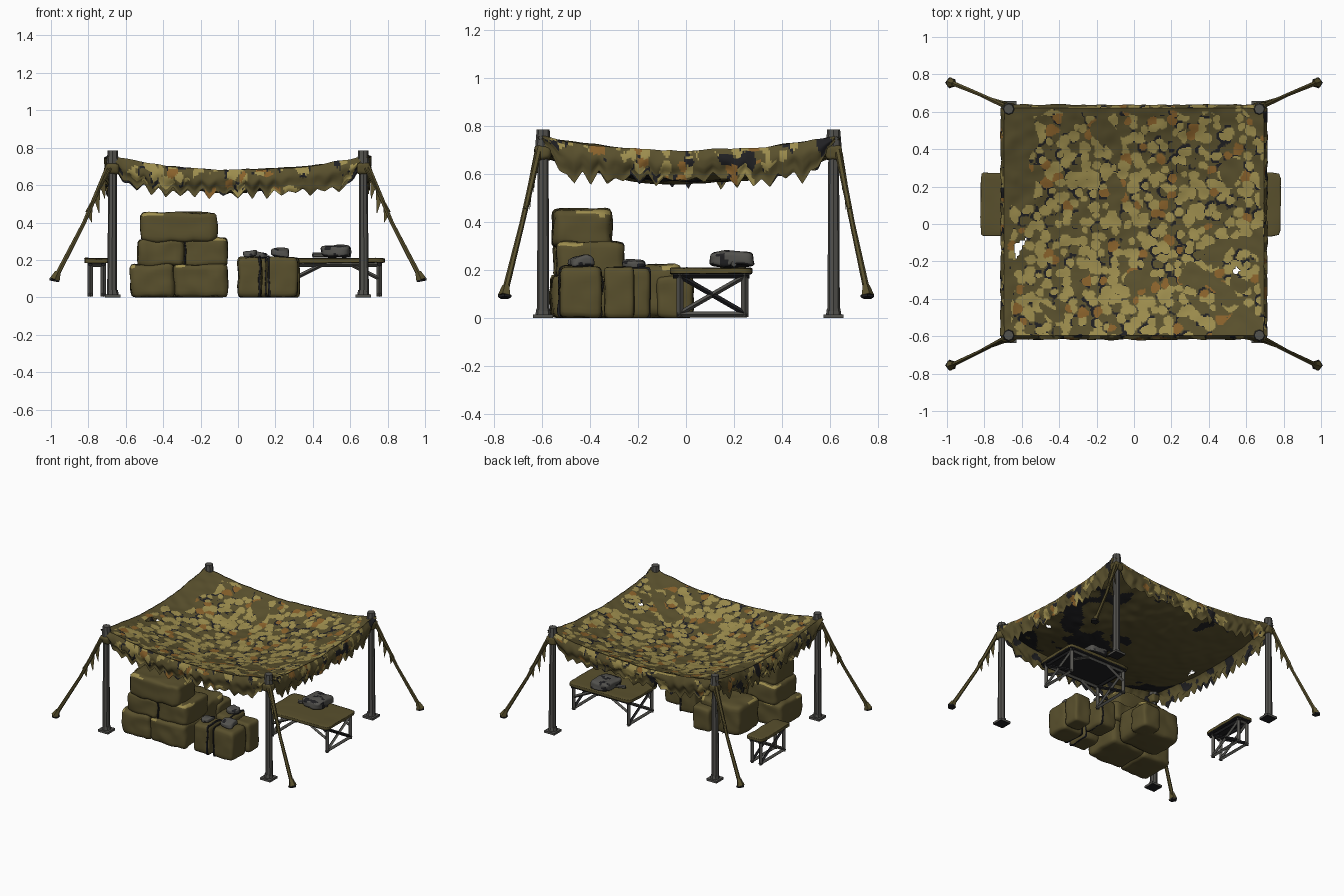
import bpy, bmesh, math, random
from mathutils import Vector, noise, kdtree

if "Cube" in bpy.data.objects:
    bpy.data.objects.remove(bpy.data.objects["Cube"])

random.seed(7)

def material(name, rgb):
    m = bpy.data.materials.new(name)
    m.diffuse_color = (*rgb, 1)
    m.use_nodes = True
    m.node_tree.nodes["Principled BSDF"].inputs["Base Color"].default_value = m.diffuse_color
    return m

OLIVE = material("olive cloth", (.1, .08, .026))
YELLOW = material("sand patches", (.335, .265, .075))
BROWN = material("brown patches", (.25, .12, .024))
BLACK = material("black patches", (.014, .014, .016))
GREY = material("dark grey metal", (.086, .084, .076))
CAMO = [OLIVE, YELLOW, BROWN, BLACK]

def make(name, verts, faces, mats, idx=None, smooth=False):
    me = bpy.data.meshes.new(name)
    me.from_pydata(verts, [], faces)
    for m in mats:
        me.materials.append(m)
    for i, p in enumerate(me.polygons):
        p.use_smooth = smooth
        if idx:
            p.material_index = idx[i]
    ob = bpy.data.objects.new(name, me)
    bpy.context.collection.objects.link(ob)
    return ob

# rule(face) picks material_index from mat, sand, black
def from_bm(name, bm, mat, smooth=False, rule=None):
    bmesh.ops.recalc_face_normals(bm, faces=bm.faces)
    bm.normal_update()
    for f in bm.faces:
        f.smooth = smooth
        f.material_index = rule(f) if rule else 0
    me = bpy.data.meshes.new(name)
    bm.to_mesh(me)
    bm.free()
    for m in (mat, YELLOW, BLACK):
        me.materials.append(m)
    ob = bpy.data.objects.new(name, me)
    bpy.context.collection.objects.link(ob)
    return ob

def black_below(f):
    return 2 if f.normal.z < -.6 else 0

def faded_ledge(f):
    c = f.calc_center_median()
    return 1 if .25 < f.normal.z < .97 and noise.noise(c * 6) > .12 else 0

def black_stains(f):
    return 2 if f.normal.z < -.5 or noise.noise(f.calc_center_median() * 22) > .18 else 0

# Soft boxy shape: subdivided cube rounded by a power norm, with cloth wrinkles
def soft_box(name, b, mat=OLIVE, power=8, wrinkle=.01, rule=None):
    lo, hi = Vector(b[0::2]), Vector(b[1::2])
    c, h = (lo + hi) / 2, (hi - lo) / 2
    bm = bmesh.new()
    bmesh.ops.create_cube(bm, size=2)
    bmesh.ops.subdivide_edges(bm, edges=bm.edges[:], cuts=9, use_grid_fill=True)
    for v in bm.verts:
        n = sum(abs(k) ** power for k in v.co) ** (1 / power)
        p = v.co / n
        w = Vector([p[i] * h[i] for i in range(3)]) + c
        w += noise.noise_vector(w * 13) * wrinkle
        w.z = max(w.z, 0)
        v.co = w
    return from_bm(name, bm, mat, True, rule)

# Straight bar between two points
def bar(name, a, b, r, mat=GREY, r2=None, sides=4):
    a, b = Vector(a), Vector(b)
    d = b - a
    bm = bmesh.new()
    bmesh.ops.create_cone(bm, cap_ends=True, segments=sides, radius1=r, radius2=r if r2 is None else r2, depth=d.length)
    ob = from_bm(name, bm, mat)
    ob.rotation_mode = 'QUATERNION'
    ob.rotation_quaternion = d.to_track_quat('Z', 'Y')
    ob.location = (a + b) / 2
    return ob

def box(name, b, mat=GREY):
    lo, hi = Vector(b[0::2]), Vector(b[1::2])
    bm = bmesh.new()
    bmesh.ops.create_cube(bm, size=1)
    for v in bm.verts:
        v.co = Vector([(lo[i] + hi[i]) / 2 + v.co[i] * (hi[i] - lo[i]) for i in range(3)])
    return from_bm(name, bm, mat, False, black_below)

# Camouflage rule: jittered blobs, black slivers beside some of them
seeds = []
for i in range(-18, 19):
    for j in range(-18, 19):
        seeds.append((Vector((i * .051 + random.uniform(-.021, .021), j * .051 + random.uniform(-.021, .021), 0)),
                      random.choices([0, 1, 2], [.22, .65, .13])[0],
                      random.uniform(.019, .036), random.random() < .55))
tree = kdtree.KDTree(len(seeds))
for i, s in enumerate(seeds):
    tree.insert(s[0], i)
tree.balance()

def camo(x, y):
    p = Vector((x, y, 0))
    _, i, d = tree.find(p + noise.noise_vector(p * 18) * .011)
    c, kind, r, dark = seeds[i]
    if d < r:
        return kind
    return 3 if dark and x < c.x + .012 and d < r + .014 else 0

# Canopy sheet
HX, HY, CY = .695, .61, .01
def height(u, v):
    p = Vector((u * 2.2, v * 2.2, 3))
    return (.565 + .13 * u * u + .115 * v * v - .055 * u * u * v * v
            + .012 * noise.noise(p) + .006 * noise.noise(p * 4))

def in_hole(x, y):
    tri = ((-.57, -.07), (-.645, -.11), (-.63, -.20))
    s = [(tri[k - 2][0] - tri[k][0]) * (y - tri[k][1]) - (tri[k - 2][1] - tri[k][1]) * (x - tri[k][0]) for k in range(3)]
    return min(s) > 0 or max(s) < 0 or (abs(x - .545) + abs(y + .25)) < .022

def top_rule(x, y):
    edge = .05 * noise.noise(Vector((x * 8, y * 8, 1)))
    if x < -.57 + edge + (.04 if y > .1 else -.08) or y > .585 + edge or x > .685 + edge:
        return 0
    if x > .42 and y < -.08 and noise.noise(Vector((x * 6, y * 6, 9))) > .08:
        return 0
    if noise.noise(Vector((x * 5, y * 5, 21))) > .42:
        return 0
    return camo(x, y)

def under_rule(x, y):
    n = noise.noise(Vector((x * 3, y * 3, 5))) + .4 * noise.noise(Vector((x * 11, y * 11, 2)))
    return 3 if n + .5 * x - .25 * y > .3 else 0

def sheet(name, nx, ny, drop, rule):
    verts, faces, idx = [], [], []
    for j in range(ny + 1):
        for i in range(nx + 1):
            u, v = 2 * i / nx - 1, 2 * j / ny - 1
            verts.append((u * HX, CY + v * HY, height(u, v) - drop))
    for j in range(ny):
        for i in range(nx):
            x, y = ((i + .5) / nx * 2 - 1) * HX, CY + ((j + .5) / ny * 2 - 1) * HY
            if in_hole(x, y):
                continue
            a = j * (nx + 1) + i
            f = (a, a + 1, a + nx + 2, a + nx + 1)
            faces.append(f if drop == 0 else f[::-1])
            idx.append(rule(x, y))
    return make(name, verts, faces, CAMO, idx, True)

sheet("canopy_top", 230, 200, 0, top_rule)
sheet("canopy_underside", 100, 88, .006, under_rule)

# Ragged valance hanging from each edge: patterned outside, plain lining inside
def valance(name, pos, out, off):
    n, rows = 190, 11
    nodes = [random.uniform(-.035, -.005) if k % 2 else random.uniform(-.005, .035) for k in range(40)]
    for layer, gap in (("", 0), ("_lining", .003)):
        verts, faces, idx = [], [], []
        for i in range(n + 1):
            a = 2 * i / n - 1
            u, v = pos(a)
            k = (a + 1) / 2 * 36
            jag = nodes[int(k)] * (1 - k % 1) + nodes[int(k) + 1] * (k % 1)
            full = min(1, max(0, (1 - abs(a)) / .17))
            length = .025 + full * (.1 + .02 * abs(a) + jag)
            for t in range(rows + 1):
                s = t / rows
                q = Vector((u * 5, v * 5, s * 1.5 + off))
                bulge = .018 * math.sin(math.pi * min(1, s * 1.3)) + .02 * s * noise.noise(q * 2) - gap
                verts.append((u * HX + out[0] * bulge, CY + v * HY + out[1] * bulge, height(u, v) + .002 - length * s))
        for i in range(n):
            for t in range(rows):
                b = i * (rows + 1) + t
                faces.append((b, b + 1, b + rows + 2, b + rows + 1))
                a, s = 2 * i / n - 1, t / rows
                dark = noise.noise(Vector((a * 6, s * 1.5, off + 4))) > (.2 if gap else .42)
                show = not gap and noise.noise(Vector((a * 4, s * 1.2, off))) + .42 - abs(a) * .55 - s * .25 > .05
                idx.append(3 if dark else camo(a * HX, s * .12 + off * .07) if show else 0)
        make(name + layer, verts, faces, CAMO, idx, True)

valance("valance_front", lambda a: (a, -1), (0, -1), 1)
valance("valance_back", lambda a: (a, 1), (0, 1), 3)
valance("valance_left", lambda a: (-1, a), (-1, 0), 5)
valance("valance_right", lambda a: (1, a), (1, 0), 7)

# Corner poles with feet, caps, knots, guy ropes and pegs
for sx in (-1, 1):
    for sy in (-1, 1):
        x, y = sx * .67, .01 + sy * .605
        bar("pole", (x + sx * .004, y, .01), (x, y, .75), .026, r2=.022, sides=8)
        bar("pole_cap", (x, y, .715), (x, y, .785), .033, r2=.027, sides=8)
        box("pole_foot", (x - .042, x + .042, y - .042, y + .042, .0, .016))
        bar("pole_socket", (x, y, .015), (x, y, .04), .032, r2=.028, sides=8)
        soft_box("cloth_knot", (x - .035, x + .035, y - .035, y + .035, .66, .72), power=4)
        top, end = Vector((x + sx * .02, y + sy * .015, .71)), Vector((sx * .975, sy * .755, .105))
        mid = top.lerp(end, .5) + Vector((-sx * .008, 0, -.012))
        bar("guy_rope_upper", top, mid, .014, OLIVE, .011, 6)
        bar("guy_rope_lower", mid, end, .011, OLIVE, .014, 6)
        bar("rope_strand", (x + sx * .01, y + sy * .03, .69), top.lerp(end, .42), .007, OLIVE, sides=5)
        bar("peg", end + Vector((-sx * .012, -sy * .006, .03)), end + Vector((sx * .005, 0, -.012)), .016, OLIVE, .029, 5)
        bar("peg_base", end + Vector((sx * .004, 0, -.01)), end + Vector((sx * .006, 0, -.02)), .031, BLACK, .028, 5)
        # torn cloth scraps on the rope
        for f, w in ((.05, .12), (.16, .13), (.3, .09)):
            p, q = top.lerp(end, f), top.lerp(end, f + .13)
            r = (p + q) / 2 + Vector((-sx * .012, sy * .008, -w))
            make("torn_scrap", [p, q, r], [(0, 1, 2)], [OLIVE])

# Stacked bales and small packs
bales = [(-.575, -.34, -.565, -.30, 0, .178), (-.345, -.055, -.56, -.28, 0, .178),
         (-.535, -.29, -.55, -.29, .165, .31), (-.305, -.055, -.54, -.26, .165, .318),
         (-.52, -.115, -.555, -.31, .295, .455), (-.42, -.09, -.275, -.02, 0, .223)]
packs = [(0, .13, -.53, -.36, 0, .215), (.15, .32, -.525, -.35, 0, .215), (.2, .33, -.34, -.215, 0, .213),
         (.03, .17, -.32, -.15, 0, .21), (-.21, -.07, -.12, .03, 0, .175)]
for b in bales:
    soft_box("bale", b, power=10, rule=faded_ledge)
for b in packs:
    soft_box("pack", b, power=9, wrinkle=.007)
for b, m in ((bales[3], -.285), (packs[0], .118), (packs[1], .165), (packs[3], .15)):
    soft_box("strap", (m - .006, m + .006, b[2] - .003, b[3] + .003, max(0, b[4] - .003), b[5] + .003), BLACK, 12)
# Small gear on the packs
soft_box("gear_canteen", (.025, .10, -.49, -.40, .215, .248), GREY, 4, .014, black_stains)
soft_box("gear_pouch", (.18, .27, -.48, -.38, .215, .258), GREY, 4, .015, black_stains)
soft_box("gear_tool", (.08, .15, -.27, -.17, .208, .245), GREY, 4, .013, black_stains)

# Folding table and bench: cloth top, rails, crossed end legs and braces
def folding(name, x0, x1, y0, y1, z, brace):
    soft_box(name + "_top", (x0, x1, y0, y1, z - .012, z + .014), OLIVE, 16, .004, black_below)
    ya, yb = y0 + .04, y1 - .03
    for y in (ya, yb):
        bar(name + "_rail", (x0 + .02, y, z - .02), (x1 - .02, y, z - .02), .013)
    for x, s in ((x0 + .03, 1), (x1 - .03, -1)):
        bar(name + "_cross_leg", (x, ya, .02), (x, yb, z - .02), .011)
        bar(name + "_cross_leg", (x, yb, .02), (x, ya, z - .02), .011, BLACK)
        bar(name + "_foot_bar", (x, ya - .01, .015), (x, yb + .01, .015), .013)
        bar(name + "_end_rail", (x, y0 + .01, z - .018), (x, y1 - .01, z - .018), .013, BLACK)
        for y in (ya, yb):
            bar(name + "_leg", (x, y, .005), (x, y, z - .01), .015)
            if brace:
                bar(name + "_brace", (x, y, .1), (x + s * .15, y, z - .02), .011)

folding("table", .27, .785, -.065, .275, .195, True)
folding("bench", -.82, -.69, -.065, .275, .195, False)
# Gear on the table
soft_box("table_gear", (.45, .60, .10, .285, .215, .278), GREY, 5, .014, black_stains)
bar("table_gear_tube", (.40, .14, .226), (.60, .20, .226), .013, GREY, sides=6)
